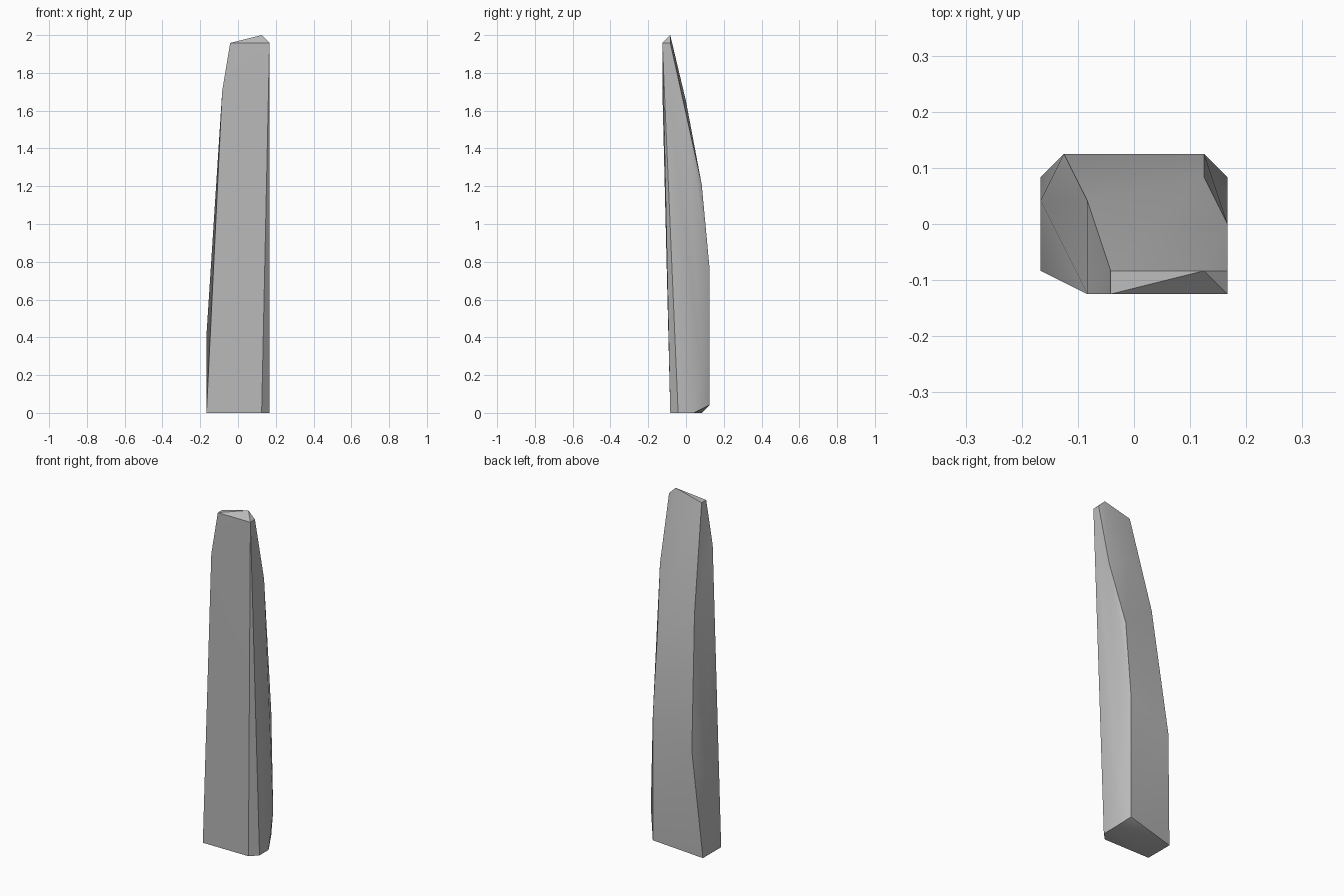
import bpy, bmesh, math

if "Cube" in bpy.data.objects:
    bpy.data.objects.remove(bpy.data.objects["Cube"], do_unlink=True)

stone = bpy.data.materials.new("stone_grey")
stone.use_nodes = True
grey = (0.5, 0.5, 0.5, 1)
stone.diffuse_color = grey
stone.node_tree.nodes["Principled BSDF"].inputs["Base Color"].default_value = grey

# Corner points on a grid of 1/24 unit: (x, y, height)
UNIT = 1 / 24
base = [(-4, -2, 0), (3, -2, 0), (4, -1, 0), (4, 1, 0), (-4, 2, 0)]
body = [(3, 3, 1), (4, 2, 5), (-4, 1, 10), (-3, 3, 15), (3, 3, 18.3),
        (3, 2, 29), (-2, 1, 33), (4, 0, 38), (1, 0, 39.6)]
tip = [(-2, -3, 41), (-1, -3, 47), (4, -3, 47), (4, -2, 47), (-1, -2, 47), (3, -2, 48)]

# Tapered chipped shard as the hull of its corners
bm = bmesh.new()
for p in base + body + tip:
    bm.verts.new([c * UNIT for c in p])
hull = bmesh.ops.convex_hull(bm, input=bm.verts[:])
loose = {g for g in hull["geom_interior"] if isinstance(g, bmesh.types.BMVert)}
bmesh.ops.delete(bm, geom=list(loose), context='VERTS')
bmesh.ops.recalc_face_normals(bm, faces=bm.faces[:])

mesh = bpy.data.meshes.new("stone_shard")
bm.to_mesh(mesh)
bm.free()
mesh.materials.append(stone)
shard = bpy.data.objects.new("stone_shard", mesh)
bpy.context.collection.objects.link(shard)

# Soft broad sides, crisp corners
bpy.ops.object.select_all(action='DESELECT')
shard.select_set(True)
bpy.context.view_layer.objects.active = shard
bpy.ops.object.shade_smooth_by_angle(angle=math.radians(30))
